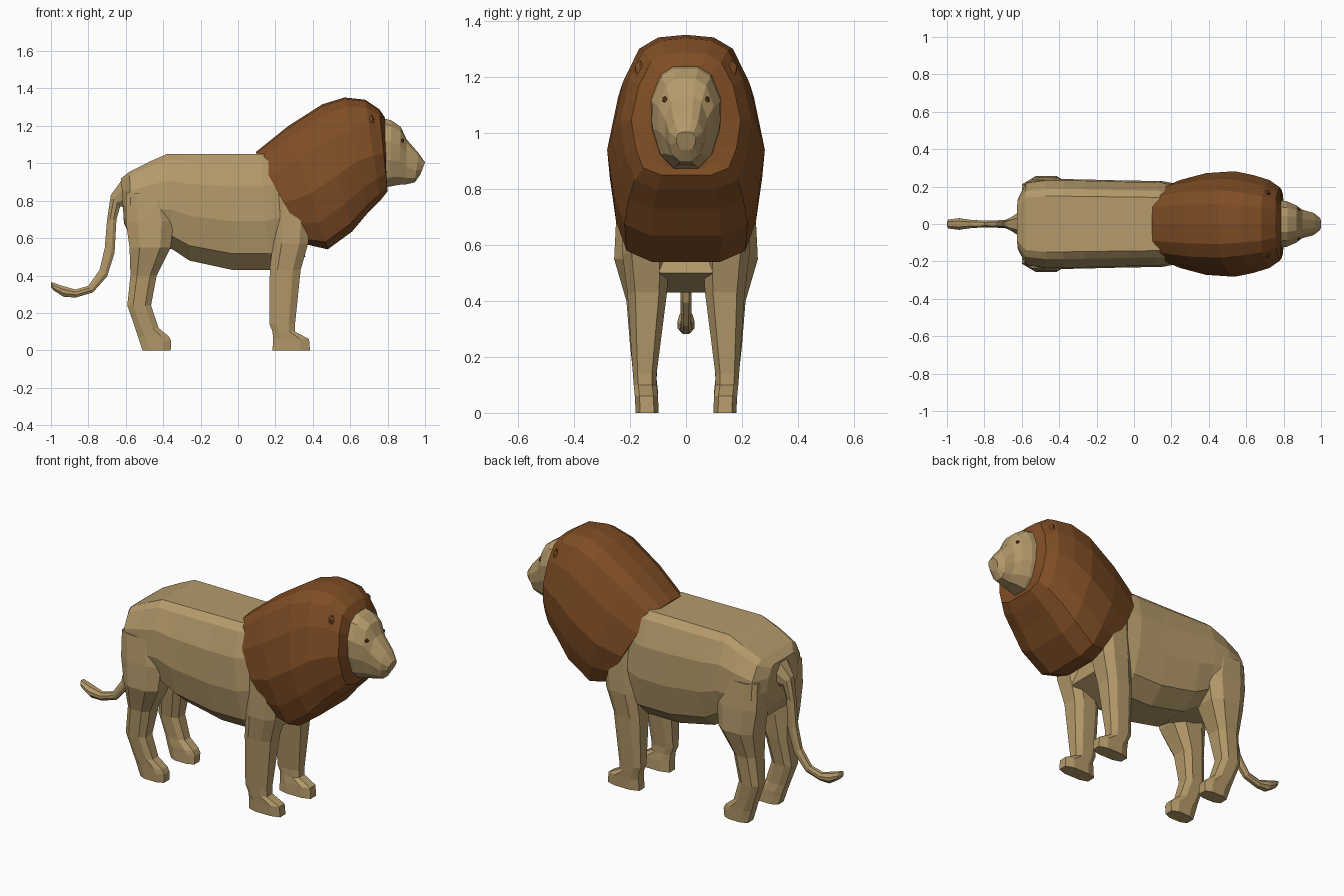
import bpy, bmesh, math
from mathutils import Vector


def material(name, rgb):
    m = bpy.data.materials.new(name)
    m.diffuse_color = (*rgb, 1)
    return m


TAN = material("tan fur", (0.46, 0.325, 0.145))
BROWN = material("brown mane", (0.215, 0.075, 0.018))
RUST = material("rust eye", (0.16, 0.045, 0.012))


def finish(name, bm, mat):
    bmesh.ops.recalc_face_normals(bm, faces=bm.faces)
    me = bpy.data.meshes.new(name)
    bm.to_mesh(me)
    bm.free()
    me.materials.append(mat)
    ob = bpy.data.objects.new(name, me)
    bpy.context.collection.objects.link(ob)
    return ob


def loft(name, rings, half, mat, cy=None, side=1):
    """Skin rings (x_top, z_top, x_bottom, z_bottom, half_width) shaped by a
    half profile of (width, height) fractions, mirrored about its centre."""
    outline = half + [(-w, h) for w, h in reversed(half) if w > 0]
    bm = bmesh.new()
    loops = []
    for i, (xt, zt, xb, zb, hw) in enumerate(rings):
        c = cy[i] if cy else 0
        loops.append([bm.verts.new((xb + (xt - xb) * h, side * (c + w * hw),
                                    zb + (zt - zb) * h)) for w, h in outline])
    n = len(outline)
    for a, b in zip(loops, loops[1:]):
        for i in range(n):
            j = (i + 1) % n
            bm.faces.new((a[i], a[j], b[j], b[i]))
    bm.faces.new(loops[0])
    bm.faces.new(loops[-1])
    return finish(name, bm, mat)


# torso: flat back, full flanks, narrower belly
torso_half = [(0.62, 1), (0.78, 0.94), (0.97, 0.72), (1, 0.42), (0.85, 0.14), (0.45, 0)]
loft("body", [
    (-0.625, 0.92, -0.61, 0.68, 0.14), (-0.58, 0.955, -0.57, 0.60, 0.225),
    (-0.47, 1.01, -0.47, 0.56, 0.24), (-0.38, 1.05, -0.35, 0.54, 0.24),
    (-0.26, 1.05, -0.26, 0.48, 0.238), (-0.03, 1.05, -0.03, 0.43, 0.232),
    (0.12, 1.05, 0.17, 0.43, 0.23), (0.22, 1.05, 0.36, 0.50, 0.20)], torso_half, TAN)

# mane: slanted rings from the shoulders to the face rim
mane_half = [(0, 1), (0.38, 0.985), (0.64, 0.92), (0.86, 0.73),
             (1, 0.45), (0.92, 0.22), (0.78, 0.06), (0.45, 0)]
loft("mane", [
    (0.095, 1.06, 0.37, 0.565, 0.235), (0.27, 1.20, 0.48, 0.54, 0.272),
    (0.45, 1.315, 0.61, 0.635, 0.282), (0.57, 1.352, 0.69, 0.73, 0.262),
    (0.68, 1.34, 0.76, 0.80, 0.235), (0.755, 1.29, 0.80, 0.85, 0.196),
    (0.785, 1.245, 0.795, 0.87, 0.13)], mane_half, BROWN)

# head tapering into the muzzle
head_half = [(0.35, 1), (0.72, 0.92), (1, 0.68), (0.98, 0.4), (0.75, 0.14), (0.35, 0)]
loft("head", [
    (0.74, 1.25, 0.74, 0.87, 0.13), (0.82, 1.23, 0.81, 0.875, 0.122),
    (0.87, 1.195, 0.86, 0.885, 0.10), (0.90, 1.13, 0.90, 0.888, 0.076),
    (0.965, 1.055, 0.945, 0.898, 0.06), (1.0, 1.005, 0.975, 0.94, 0.035)], head_half, TAN)

# tail: thick root, thin middle, tuft at the tip
tail_half = [(0.5, 1), (1, 0.68), (1, 0.32), (0.5, 0)]
loft("tail", [
    (-0.60, 0.94, -0.59, 0.76, 0.075), (-0.68, 0.83, -0.63, 0.77, 0.032),
    (-0.70, 0.70, -0.65, 0.70, 0.023), (-0.712, 0.55, -0.66, 0.52, 0.022),
    (-0.74, 0.43, -0.70, 0.395, 0.02), (-0.80, 0.345, -0.775, 0.31, 0.018),
    (-0.87, 0.325, -0.865, 0.283, 0.021), (-0.94, 0.345, -0.93, 0.285, 0.031),
    (-0.997, 0.365, -0.985, 0.32, 0.024), (-1.0, 0.355, -1.0, 0.338, 0.012)], tail_half, TAN)

# legs: rows of (z, back x, front x, inner y, outer y)
front_rows = [
    (0.85, 0.20, 0.40, 0.08, 0.225), (0.57, 0.185, 0.375, 0.06, 0.228),
    (0.43, 0.17, 0.335, 0.068, 0.21), (0.14, 0.168, 0.305, 0.105, 0.19),
    (0.10, 0.185, 0.305, 0.105, 0.187), (0.06, 0.187, 0.38, 0.10, 0.183),
    (0.0, 0.185, 0.385, 0.098, 0.18)]
hind_rows = [
    (0.84, -0.60, -0.38, 0.08, 0.235), (0.69, -0.60, -0.345, 0.06, 0.25),
    (0.55, -0.58, -0.36, 0.06, 0.257), (0.40, -0.575, -0.435, 0.075, 0.213),
    (0.24, -0.592, -0.465, 0.10, 0.20), (0.12, -0.55, -0.425, 0.105, 0.187),
    (0.075, -0.535, -0.37, 0.10, 0.183), (0.05, -0.527, -0.357, 0.10, 0.182),
    (0.0, -0.51, -0.36, 0.098, 0.18)]
leg_half = [(0.6, 1), (1, 0.75), (1, 0.25), (0.6, 0)]
paw_half = leg_half


def leg(name, rows, side):
    rings = [(x1, z, x0, z, (y1 - y0) / 2) for z, x0, x1, y0, y1 in rows]
    loft(name, rings, leg_half, TAN, [(r[3] + r[4]) / 2 for r in rows], side)


def blob(name, centre, size, mat):
    bm = bmesh.new()
    bmesh.ops.create_icosphere(bm, subdivisions=1, radius=1)
    bmesh.ops.scale(bm, vec=size, verts=bm.verts)
    bmesh.ops.translate(bm, vec=Vector(centre), verts=bm.verts)
    finish(name, bm, mat)


for side, label in ((1, "left"), (-1, "right")):
    leg(f"front_leg_{label}", front_rows, side)
    leg(f"hind_leg_{label}", hind_rows, side)
    # eyes and small ears nestled in the mane
    blob(f"eye_{label}", (0.875, side * 0.073, 1.12), (0.014, 0.014, 0.014), RUST)
    blob(f"ear_{label}", (0.715, side * 0.165, 1.225), (0.016, 0.02, 0.036), BROWN)
